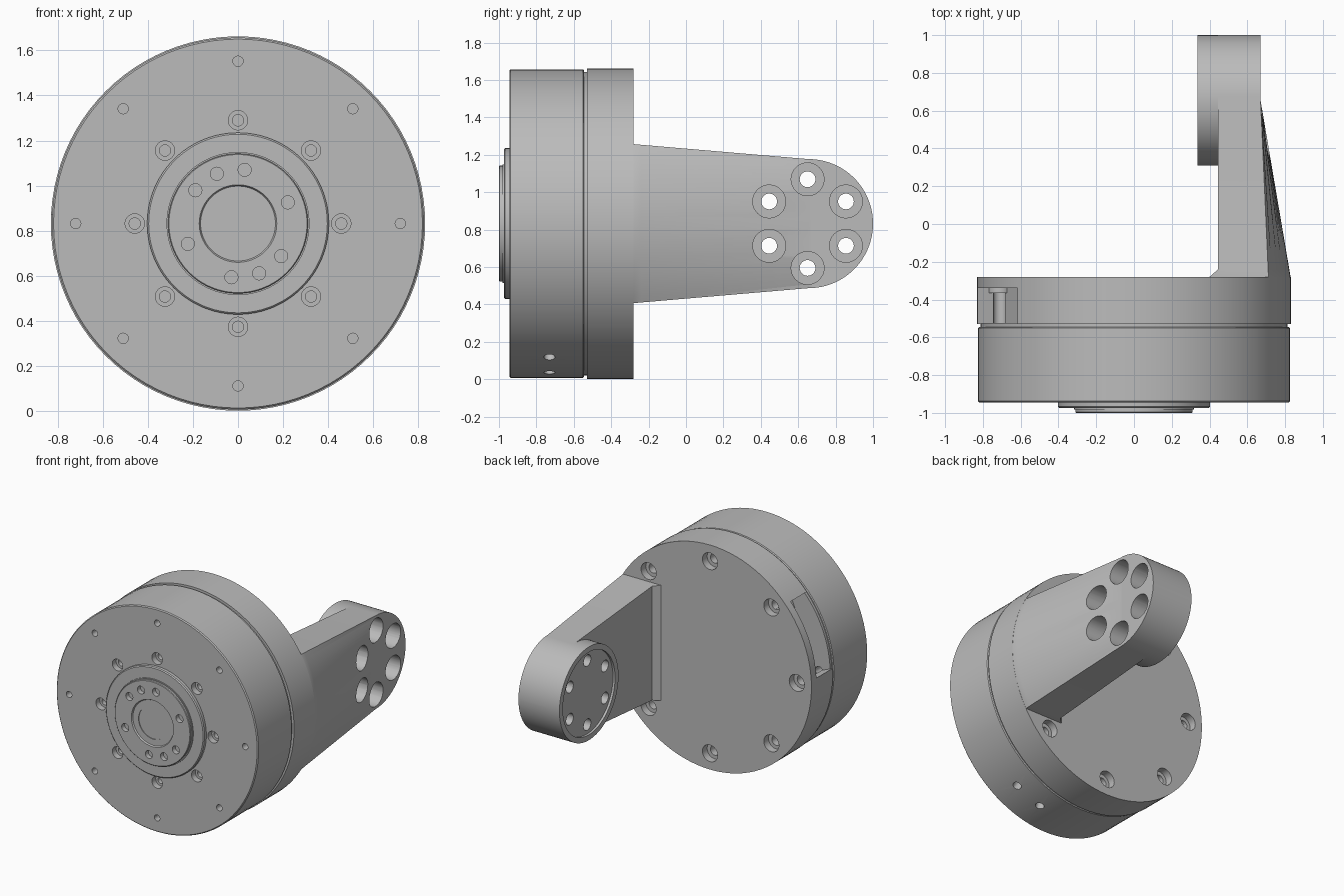
import bpy
import bmesh
from math import cos, sin, pi, radians, sqrt
from mathutils import Vector

if "Cube" in bpy.data.objects:
    bpy.data.objects.remove(bpy.data.objects["Cube"])

CZ = 0.832            # height of the drum axis
X, Y = Vector((1, 0, 0)), Vector((0, 1, 0))
CENTRE = Vector((0, 0, CZ))
TIP = Vector((0, 0.655, CZ))
TIP_R = 0.345

grey = bpy.data.materials.new("machined_grey")
grey.use_nodes = True
grey.diffuse_color = (0.5, 0.5, 0.5, 1)
grey.node_tree.nodes["Principled BSDF"].inputs["Base Color"].default_value = (0.5, 0.5, 0.5, 1)


def loft(bm, rings):
    """Skin a row of equal closed rings and cap both ends."""
    rows = [[bm.verts.new(p) for p in ring] for ring in rings]
    for a, b in zip(rows, rows[1:]):
        for i in range(len(a)):
            j = (i + 1) % len(a)
            bm.faces.new((a[i], a[j], b[j], b[i]))
    bm.faces.new(rows[0])
    bm.faces.new(rows[-1])


def lathe(bm, origin, axis, profile, segments=24):
    """Revolve (radius, distance) pairs about an axis."""
    q = axis.to_track_quat('Z', 'Y')
    u, v = q @ X, q @ Y
    turn = [2 * pi * i / segments for i in range(segments)]
    loft(bm, [[origin + axis * t + (u * cos(a) + v * sin(a)) * r for a in turn]
              for r, t in profile])


def finish(bm, name):
    bmesh.ops.recalc_face_normals(bm, faces=bm.faces[:])
    mesh = bpy.data.meshes.new(name)
    bm.to_mesh(mesh)
    bm.free()
    mesh.materials.append(grey)
    ob = bpy.data.objects.new(name, mesh)
    bpy.context.collection.objects.link(ob)
    return ob


def activate(ob):
    bpy.ops.object.select_all(action='DESELECT')
    ob.select_set(True)
    bpy.context.view_layer.objects.active = ob


def cut(ob, bm):
    """Subtract a bmesh from an object."""
    cutter = finish(bm, "cutter")
    cutter.hide_render = True
    mod = ob.modifiers.new("cut", 'BOOLEAN')
    mod.operation, mod.solver, mod.object = 'DIFFERENCE', 'EXACT', cutter
    activate(ob)
    bpy.ops.object.modifier_apply(modifier=mod.name)
    bpy.data.objects.remove(cutter)


def smooth(ob):
    activate(ob)
    bpy.ops.object.shade_smooth_by_angle(angle=radians(30))


def polar(radius, degrees, centre=CENTRE):
    """Point around the drum axis."""
    a = radians(degrees)
    return centre + Vector((radius * cos(a), 0, radius * sin(a)))


EIGHT = [45 * i for i in range(8)]

# Drum with stepped output hub
bm = bmesh.new()
lathe(bm, CENTRE, Y, [
    (0.812, -0.525), (0.812, -0.545), (0.819, -0.545), (0.825, -0.551),
    (0.825, -0.938), (0.818, -0.945), (0.403, -0.945), (0.403, -0.967),
    (0.396, -0.974), (0.317, -0.974), (0.317, -0.982), (0.31, -0.982),
    (0.31, -0.996), (0.306, -1.0), (0.172, -1.0), (0.166, -0.99),
    (0.12, -0.99), (0.12, -0.985)], 96)
drum = finish(bm, "drum")

bm = bmesh.new()
for a in EIGHT:
    # counterbored screws, rim pin holes and rear screw holes
    lathe(bm, polar(0.458, a), Y, [(0.043, -1.1), (0.043, -0.9), (0.025, -0.9), (0.025, -0.82)])
    lathe(bm, polar(0.72, a), Y, [(0.023, -1.1), (0.023, -0.85)], 16)
    lathe(bm, polar(0.72, a), Y, [(0.03, -0.62), (0.03, -0.4)], 16)
for a in (23, 83, 113, 142, 202, 263, 293, 323):
    lathe(bm, polar(0.24, a), Y, [(0.029, -1.1), (0.029, -0.965)], 20)
for a in (-60, -75):
    # side ports
    out = polar(1, a, Vector())
    lathe(bm, CENTRE + Y * -0.73, out, [(0.03, 0.74), (0.03, 0.9)], 16)
cut(drum, bm)

# Rear plate with cable notch and counterbored holes
bm = bmesh.new()
lathe(bm, CENTRE, Y, [(0.83, -0.53), (0.83, -0.28)], 96)
plate = finish(bm, "rear_plate")

out, side = polar(1, 157.5, Vector()), polar(1, 67.5, Vector())
bm = bmesh.new()
loft(bm, [[CENTRE + out * r + side * s + Y * y
           for r, s in ((0.64, -0.276), (1, -0.276), (1, 0.276), (0.64, 0.276))]
          for y in (-0.6, -0.34)])
cut(plate, bm)

bm = bmesh.new()
for a in EIGHT[1:]:
    lathe(bm, polar(0.71, a), Y, [(0.062, -0.2), (0.062, -0.335), (0.035, -0.335), (0.035, -0.6)])
cut(plate, bm)

# Screw bosses hanging inside the notch
bm = bmesh.new()
for a in (135, 180):
    lathe(bm, polar(0.71, a), Y, [
        (0.036, -0.338), (0.062, -0.338), (0.062, -0.365), (0.036, -0.365)])
# open the tubes by removing the end caps and lining the bore
caps = [f for f in bm.faces if len(f.verts) > 4]
bmesh.ops.bridge_loops(bm, edges=list({e for f in caps[:2] for e in f.edges}))
bmesh.ops.bridge_loops(bm, edges=list({e for f in caps[2:] for e in f.edges}))
bmesh.ops.delete(bm, geom=caps, context='FACES_ONLY')
bosses = finish(bm, "notch_screw_bosses")

# Side arm: rounded root blending to a flat round tip
ROOT_Y, ROOT_H, FACE_X, N = -0.28, 0.425, 0.67, 24


def arm_section(y, half, inner):
    t = min((y - ROOT_Y) / (TIP.y - ROOT_Y), 1)
    ring = []
    for i in range(N + 1):
        s = 2 * i / N - 1
        root_x = sqrt(0.829 ** 2 - (ROOT_H * s) ** 2)
        ring.append(Vector((root_x + (FACE_X - root_x) * max(t, 0), y, CZ + half * s)))
    return ring + [Vector((inner, y, CZ + half)), Vector((inner, y, CZ - half))]


sections = [arm_section(-0.3, ROOT_H, 0.4), arm_section(ROOT_Y, ROOT_H, 0.4),
            arm_section(-0.24, ROOT_H - 0.0035, 0.445)]
for i in range(25):
    a = (pi / 2 - 0.015) * i / 24
    sections.append(arm_section(TIP.y + TIP_R * sin(a), TIP_R * cos(a), 0.445))
bm = bmesh.new()
loft(bm, sections)
arm = finish(bm, "side_arm")

# Round mounting pad on the inside of the arm tip
bm = bmesh.new()
lathe(bm, TIP, X, [(TIP_R, 0.446), (TIP_R, 0.335), (0.305, 0.335), (0.305, 0.352)], 96)
pad = finish(bm, "mounting_pad")

# Six counterbored holes through arm and pad
for ob in (arm, pad):
    bm = bmesh.new()
    for k in range(6):
        a = radians(90 + 60 * k)
        at = TIP + Vector((0, cos(a), sin(a))) * 0.237 - Y * 0.005
        lathe(bm, at, X, [(0.088, 0.9), (0.088, 0.415), (0.042, 0.415), (0.042, 0.2)], 32)
    cut(ob, bm)

for ob in (drum, plate, bosses, arm, pad):
    smooth(ob)
